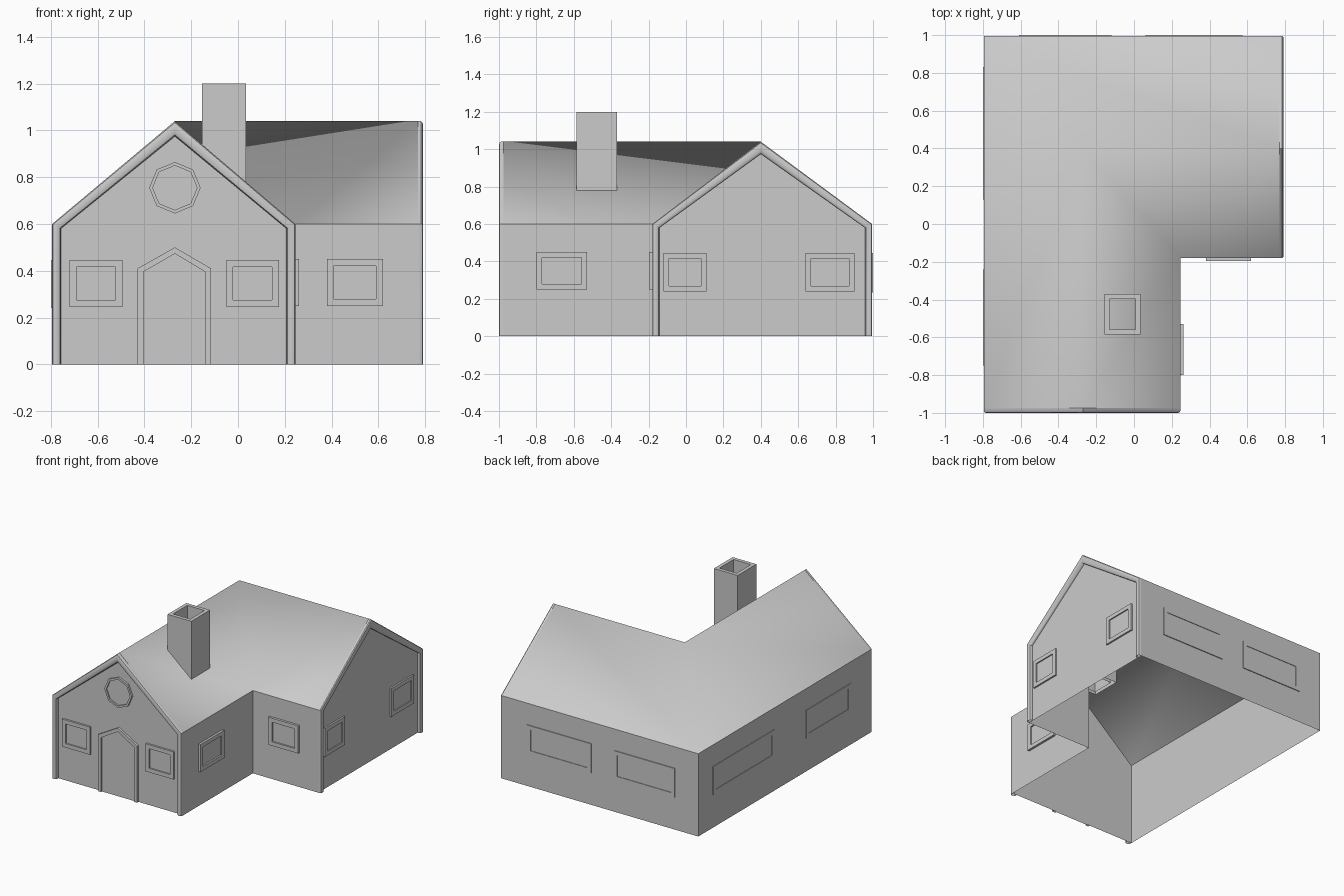
import bpy, bmesh, math

if "Cube" in bpy.data.objects:
    bpy.data.objects.remove(bpy.data.objects["Cube"])

EAVE, RIDGE = 0.6, 1.04
XL, XM, XV, XR = -0.795, -0.27, 0.245, 0.77      # left wall, ridge, inner wall, right gable wall
YF, YV, YM, YB = -0.975, -0.18, 0.40, 0.995      # front gable wall, inner wall, ridge, back wall


def make(name, verts, faces):
    me = bpy.data.meshes.new(name)
    me.from_pydata(verts, [], faces)
    bm = bmesh.new()
    bm.from_mesh(me)
    bmesh.ops.recalc_face_normals(bm, faces=bm.faces)
    bm.to_mesh(me)
    bm.free()
    ob = bpy.data.objects.new(name, me)
    bpy.context.collection.objects.link(ob)
    return ob


def loft(name, loops, closed=True, cap=False):
    """Skin a list of equally long point loops."""
    n = len(loops[0])
    faces = []
    for k in range(len(loops) - 1):
        for i in range(n if closed else n - 1):
            j = (i + 1) % n
            faces.append((k * n + i, k * n + j, (k + 1) * n + j, (k + 1) * n + i))
    if cap:
        faces.append(tuple(range((len(loops) - 1) * n, len(loops) * n)))
    return make(name, [p for l in loops for p in l], faces)


# Wall planes: (distance along wall, height, distance outwards) -> world
front = lambda u, z, d: (u, YF - d, z)
inner_front = lambda u, z, d: (u, YV - d, z)
right = lambda u, z, d: (XR + d, u, z)
inner_right = lambda u, z, d: (XV + d, u, z)
back = lambda u, z, d: (u, YB + d, z)
left = lambda u, z, d: (XL - d, u, z)


def opening(name, wall, outer, inner, depth, closed=True):
    """Raised frame around a sunken panel."""
    steps = [(outer, 0), (outer, depth), (inner, depth), (inner, depth * 0.3)]
    return loft(name, [[wall(u, z, d) for u, z in pts] for pts, d in steps], closed, True)


def rect(u0, u1, z0, z1, m=0):
    return [(u0 + m, z0 + m), (u1 - m, z0 + m), (u1 - m, z1 - m), (u0 + m, z1 - m)]


# Hollow L-shaped shell: walls and roof
base = [(XL, YF), (XV, YF), (XV, YV), (XR, YV), (XR, YB), (XL, YB)]
verts = [(x, y, 0) for x, y in base] + [(x, y, EAVE) for x, y in base]
verts += [(XM, YF, RIDGE), (XM, YM, RIDGE), (XR, YM, RIDGE)]
walls = [(0, 1, 7, 12, 6), (1, 2, 8, 7), (2, 3, 9, 8), (3, 4, 10, 14, 9), (4, 5, 11, 10), (5, 0, 6, 11)]
roof = [(6, 12, 13, 11), (12, 7, 8, 13), (8, 9, 14, 13), (14, 10, 11, 13)]
shell = make("house_shell", verts, walls + roof)
for p in shell.data.polygons:
    p.use_smooth = p.index >= len(walls)


# Rounded trim around each gable
def gable_trim(name, wall, a, mid, b, depth):
    outer = [(a, 0), (a, EAVE), (mid, RIDGE), (b, EAVE), (b, 0)]
    w = 0.037
    inner = [(a + w, 0), (a + w, EAVE - 0.02), (mid, RIDGE - 0.065), (b - w, EAVE - 0.02), (b - w, 0)]
    section = [(0, 0), (0, 0.6), (0.1, 0.88), (0.3, 1), (0.65, 1), (0.9, 0.8), (1, 0.5), (1, 0)]
    loops = [[wall(o[0] + (i[0] - o[0]) * t, o[1] + (i[1] - o[1]) * t, d * depth)
              for o, i in zip(outer, inner)] for t, d in section]
    ob = loft(name, loops, closed=False)
    bpy.context.view_layer.objects.active = ob
    ob.select_set(True)
    bpy.ops.object.shade_smooth_by_angle(angle=math.radians(35))
    ob.select_set(False)


gable_trim("front_gable_trim", front, XL, XM, XV, 0.025)
gable_trim("right_gable_trim", right, YV, YM, YB, 0.022)

# Windows: wall, start, end, bottom, top, depth
windows = [
    ("front_window", front, -0.72, -0.495, 0.245, 0.445, 0.014),
    ("front_window", front, -0.05, 0.175, 0.245, 0.445, 0.014),
    ("inner_front_window", inner_front, 0.38, 0.62, 0.25, 0.45, 0.017),
    ("inner_right_window", inner_right, -0.80, -0.53, 0.25, 0.45, 0.016),
    ("right_window", right, -0.12, 0.11, 0.24, 0.445, 0.012),
    ("right_window", right, 0.64, 0.90, 0.24, 0.445, 0.012),
    ("back_window", back, -0.61, -0.12, 0.235, 0.445, 0.006),
    ("back_window", back, 0.06, 0.575, 0.235, 0.445, 0.006),
    ("left_window", left, -0.75, -0.24, 0.24, 0.445, 0.005),
    ("left_window", left, 0.13, 0.83, 0.24, 0.445, 0.005),
]
for name, wall, u0, u1, z0, z1, d in windows:
    opening(name, wall, rect(u0, u1, z0, z1), rect(u0, u1, z0, z1, 0.029), d)


# Octagonal gable window
def octagon(r):
    return [(XM + r * math.cos(k * math.pi / 4), 0.755 + r * math.sin(k * math.pi / 4)) for k in range(8)]


opening("gable_window", front, octagon(0.11), octagon(0.095), 0.014)

# Pointed door with frame
opening("door", front,
        [(-0.43, 0), (-0.43, 0.41), (XM, 0.50), (-0.115, 0.41), (-0.115, 0)],
        [(-0.405, 0), (-0.405, 0.395), (XM, 0.473), (-0.14, 0.395), (-0.14, 0)], 0.016, closed=False)


# Hollow chimney
def chimney_loop(m, z):
    return [(x, y, z) for x, y in rect(-0.155, 0.035, -0.585, -0.37, m)]


loft("chimney", [chimney_loop(0, 0.74), chimney_loop(0, 1.2), chimney_loop(0.026, 1.2), chimney_loop(0.026, 0.74)])
